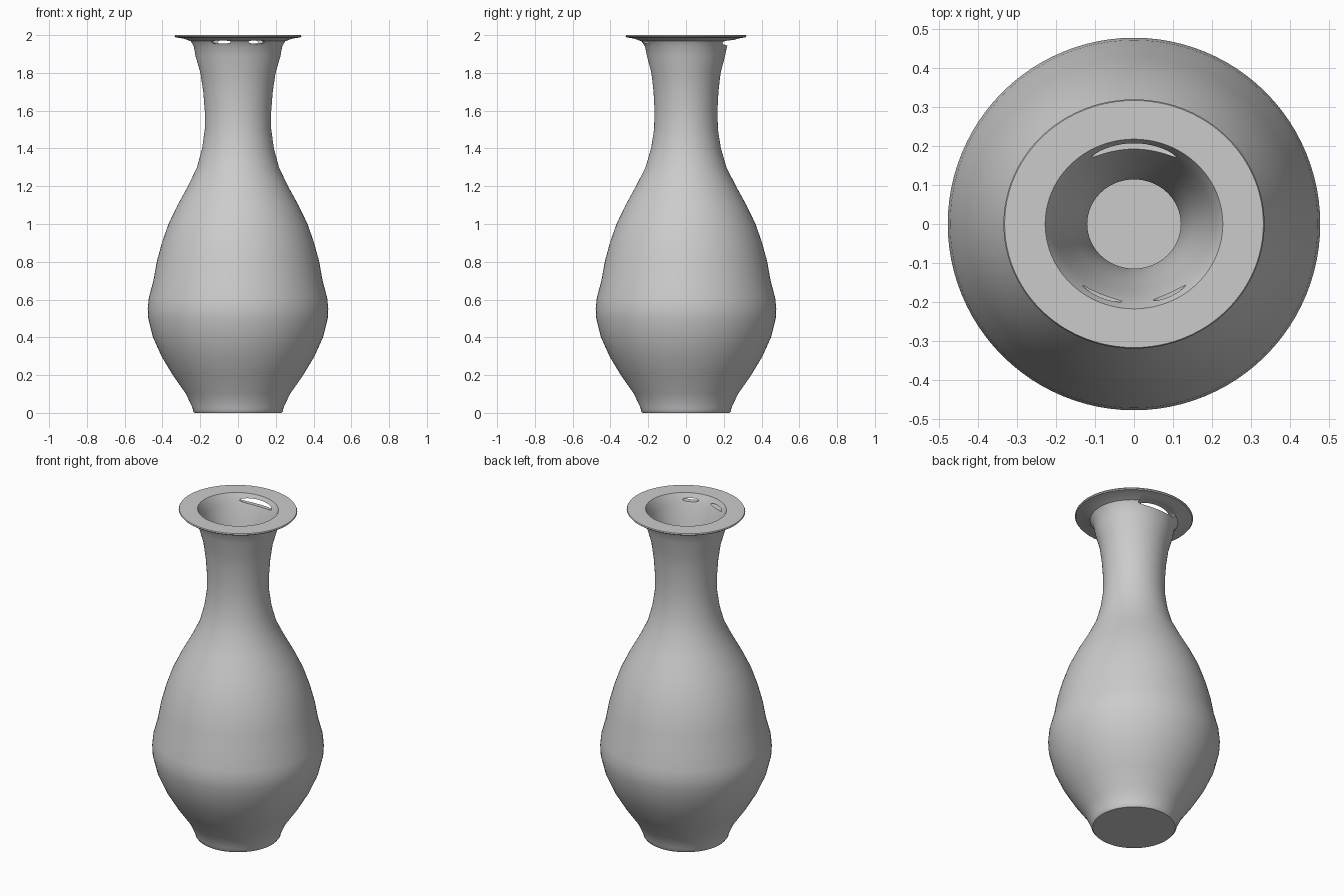
import bpy, bmesh, math

if "Cube" in bpy.data.objects:
    bpy.data.objects.remove(bpy.data.objects["Cube"])

SEGMENTS = 96

# Outer profile (radius, height), foot to lip
OUTER = [(0.0, 0.0), (0.23, 0.0), (0.238, 0.01), (0.24, 0.025), (0.275, 0.1), (0.345, 0.2),
         (0.405, 0.3), (0.45, 0.4), (0.475, 0.5), (0.478, 0.55), (0.472, 0.61),
         (0.448, 0.7), (0.43, 0.8), (0.403, 0.9), (0.368, 1.0), (0.32, 1.1),
         (0.265, 1.2), (0.217, 1.3), (0.19, 1.4), (0.176, 1.5), (0.176, 1.6),
         (0.184, 1.7), (0.199, 1.8), (0.225, 1.89), (0.234, 1.94), (0.25, 1.968),
         (0.29, 1.982), (0.33, 1.988), (0.335, 1.994), (0.332, 2.0)]
# Inner profile, lip down to the floor of the cavity
INNER = [(0.228, 2.0), (0.218, 1.98), (0.205, 1.94), (0.185, 1.86), (0.155, 1.76),
         (0.135, 1.66), (0.12, 1.55), (0.125, 1.45), (0.15, 1.32), (0.205, 1.2),
         (0.305, 1.0), (0.37, 0.8), (0.41, 0.6), (0.4, 0.45), (0.34, 0.28),
         (0.22, 0.1), (0.18, 0.06), (0.0, 0.06)]


def depth_scale(z):
    """The neck is slightly narrower front to back, the lip nearly round."""
    neck = min(max((z - 1.2) / 0.6, 0), 1) * 0.08
    lip = min(max((z - 1.93) / 0.05, 0), 1) * 0.035
    return 1 - neck + lip


def lathe(name, profile):
    bm = bmesh.new()
    rings = []
    for r, z in profile:
        if r == 0:
            rings.append([bm.verts.new((0, 0, z))])
            continue
        rings.append([bm.verts.new((r * math.cos(a), r * math.sin(a) * depth_scale(z), z))
                      for a in (2 * math.pi * i / SEGMENTS for i in range(SEGMENTS))])
    for low, high in zip(rings, rings[1:]):
        for i in range(SEGMENTS):
            j = (i + 1) % SEGMENTS
            if len(low) == 1:
                bm.faces.new((low[0], high[j], high[i]))
            elif len(high) == 1:
                bm.faces.new((low[i], low[j], high[0]))
            else:
                bm.faces.new((low[i], low[j], high[j], high[i]))
    bmesh.ops.recalc_face_normals(bm, faces=bm.faces)
    mesh = bpy.data.meshes.new(name)
    bm.to_mesh(mesh)
    bm.free()
    obj = bpy.data.objects.new(name, mesh)
    bpy.context.collection.objects.link(obj)
    return obj


# Vase body, neck and flared lip as one turned shell
vase = lathe("vase", OUTER + INNER)

# Worn openings just below the lip: one wide at the back, two small at the front
gaps = [((0.0, 0.215, 1.961), (0.14, 0.07, 0.017)),
        ((-0.085, -0.195, 1.964), (0.055, 0.07, 0.010)),
        ((0.095, -0.195, 1.964), (0.045, 0.07, 0.010))]
for centre, size in gaps:
    bpy.ops.mesh.primitive_uv_sphere_add(segments=32, ring_count=16, radius=1, location=centre)
    cutter = bpy.context.object
    cutter.name = "lip_gap_cutter"
    cutter.scale = size
    cutter.hide_render = True
    cutter.hide_set(True)
    cut = vase.modifiers.new("lip_gap", 'BOOLEAN')
    cut.operation = 'DIFFERENCE'
    cut.solver = 'EXACT'
    cut.object = cutter

# Apply the cuts, then smooth shading with sharp foot and lip edges
bpy.ops.object.select_all(action='DESELECT')
vase.select_set(True)
bpy.context.view_layer.objects.active = vase
for name in [m.name for m in vase.modifiers]:
    bpy.ops.object.modifier_apply(modifier=name)
for obj in [o for o in bpy.data.objects if o.name.startswith("lip_gap_cutter")]:
    bpy.data.objects.remove(obj)
bpy.ops.object.shade_smooth_by_angle(angle=math.radians(35))
